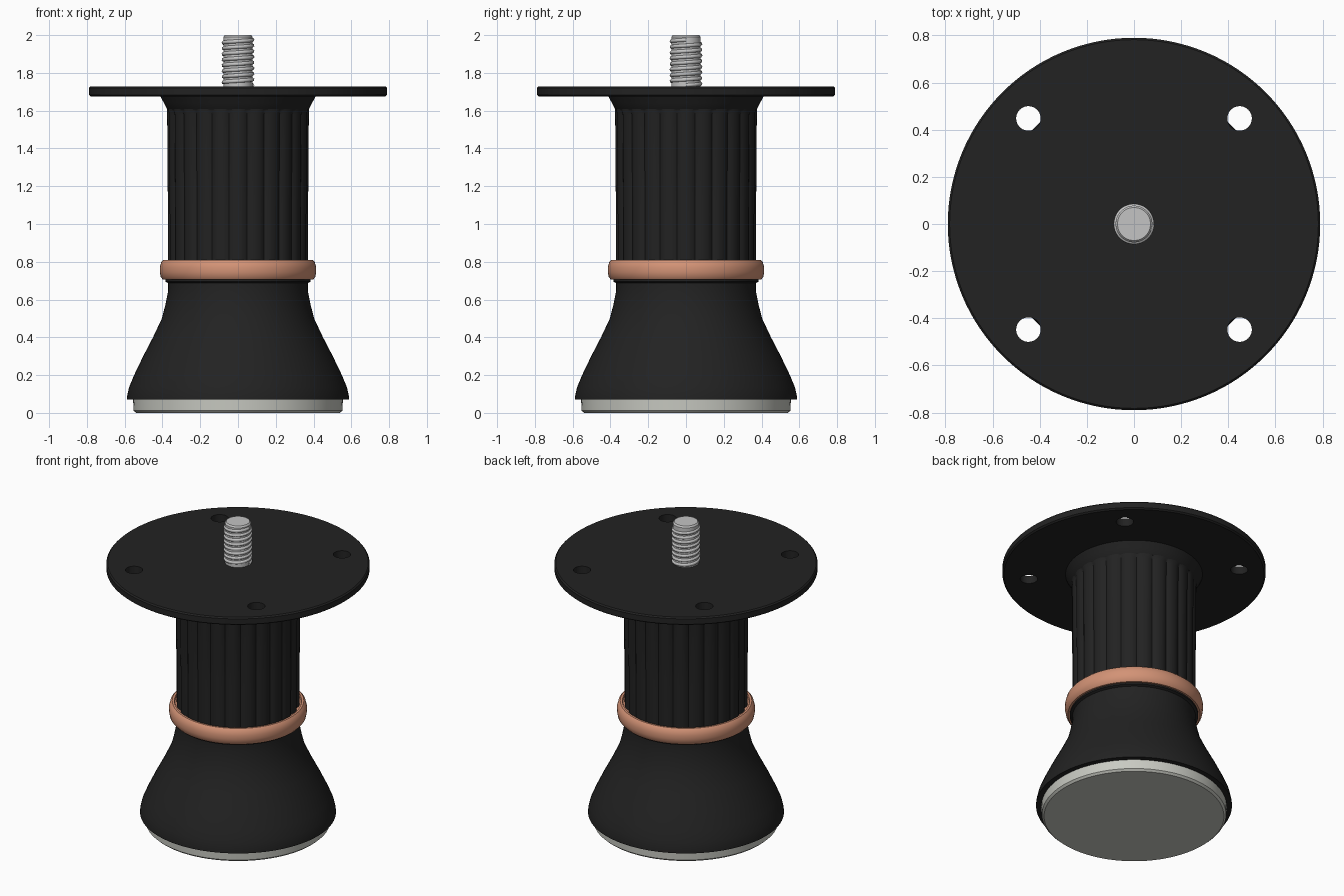
import bpy, bmesh, math
from math import sin, cos, pi, tau

cube = bpy.data.objects.get("Cube")
if cube:
    bpy.data.objects.remove(cube, do_unlink=True)


def material(name, r, g, b):
    m = bpy.data.materials.new(name)
    m.use_nodes = True
    m.diffuse_color = (r, g, b, 1)
    bsdf = m.node_tree.nodes["Principled BSDF"]
    bsdf.inputs["Base Color"].default_value = (r, g, b, 1)
    bsdf.inputs["Roughness"].default_value = 0.6
    return m


black = material("black plastic", 0.016, 0.016, 0.016)
copper = material("copper", 0.65, 0.29, 0.18)
steel = material("steel", 0.55, 0.55, 0.55)
pad_grey = material("pale grey pad", 0.58, 0.59, 0.54)


def smooth(ob, degrees=35):
    bpy.ops.object.select_all(action="DESELECT")
    ob.select_set(True)
    bpy.context.view_layer.objects.active = ob
    bpy.ops.object.shade_smooth_by_angle(angle=math.radians(degrees))


def lathe(name, profile, mat, segments=96, closed=False, flute=None):
    """Spin (radius, z) points around z; flute(angle, z) is added to the radius."""
    bm = bmesh.new()
    rings = []
    for r, z in profile:
        ring = []
        for i in range(segments):
            a = tau * i / segments
            rr = r + (flute(a, z) if flute else 0)
            ring.append(bm.verts.new((rr * cos(a), rr * sin(a), z)))
        rings.append(ring)
    pairs = list(zip(rings, rings[1:]))
    if closed:
        pairs.append((rings[-1], rings[0]))
    else:
        bm.faces.new(rings[0])
        bm.faces.new(rings[-1])
    for low, high in pairs:
        for i in range(segments):
            j = (i + 1) % segments
            bm.faces.new((low[i], low[j], high[j], high[i]))
    bmesh.ops.recalc_face_normals(bm, faces=bm.faces)
    mesh = bpy.data.meshes.new(name)
    bm.to_mesh(mesh)
    bm.free()
    ob = bpy.data.objects.new(name, mesh)
    bpy.context.collection.objects.link(ob)
    mesh.materials.append(mat)
    smooth(ob)
    return ob


# Floor pad and flared foot
lathe("floor_pad", [(0.54, 0), (0.553, 0.012), (0.556, 0.09)], pad_grey)
lathe("foot", [(0.55, 0.072), (0.588, 0.072), (0.587, 0.09), (0.577, 0.135),
               (0.55, 0.2), (0.502, 0.3), (0.45, 0.4), (0.403, 0.5),
               (0.385, 0.57), (0.37, 0.645), (0.37, 0.688), (0.385, 0.695),
               (0.385, 0.72)], black)

# Copper collar ring
lathe("collar_ring", [(0.36, 0.705), (0.397, 0.705), (0.409, 0.72), (0.414, 0.745),
                      (0.414, 0.77), (0.407, 0.797), (0.395, 0.81),
                      (0.382, 0.81), (0.378, 0.8), (0.36, 0.795)], copper, closed=True)


# Fluted column, with the flutes fading out under the flare
def flutes(angle, z):
    fade = min(1, max(0, (1.62 - z) / 0.04))
    return -0.014 * fade * (1 - abs(cos(12 * angle))) ** 1.3


lathe("fluted_column", [(0.37, 0.7), (0.371, 1.05), (0.375, 1.58), (0.376, 1.6),
                        (0.377, 1.62)], black, segments=240, flute=flutes)
lathe("column_flare", [(0.372, 1.605), (0.377, 1.61), (0.391, 1.64), (0.403, 1.66),
                       (0.413, 1.68)], black)

# Round mounting plate with four screw holes
plate = lathe("mounting_plate", [(0.78, 1.676), (0.79, 1.684), (0.79, 1.72),
                                 (0.782, 1.728)], black, segments=128)
for sx in (-1, 1):
    for sy in (-1, 1):
        bpy.ops.mesh.primitive_cylinder_add(vertices=40, radius=0.052, depth=0.3,
                                            location=(sx * 0.448, sy * 0.448, 1.7))
        cutter = bpy.context.object
        cutter.name = "hole_cutter"
        cutter.hide_render = True
        cut = plate.modifiers.new("screw_hole", "BOOLEAN")
        cut.operation = "DIFFERENCE"
        cut.solver = "EXACT"
        cut.object = cutter
        bpy.context.view_layer.objects.active = plate
        bpy.ops.object.modifier_apply(modifier=cut.name)
        bpy.data.objects.remove(cutter, do_unlink=True)
smooth(plate)

# Threaded stud: chamfered core with a helical ridge
lathe("stud_core", [(0.078, 1.71), (0.078, 1.99), (0.07, 2.0)], steel, segments=48)
curve = bpy.data.curves.new("stud_thread", "CURVE")
curve.dimensions = "3D"
curve.bevel_depth = 0.011
curve.bevel_resolution = 1
curve.use_fill_caps = True
turns, steps, pitch = 8, 36, 0.03
spline = curve.splines.new("POLY")
spline.points.add(turns * steps)
for i, p in enumerate(spline.points):
    a = tau * i / steps
    p.co = (0.076 * cos(a), 0.076 * sin(a), 1.735 + pitch * i / steps, 1)
curve.materials.append(steel)
thread = bpy.data.objects.new("stud_thread", curve)
bpy.context.collection.objects.link(thread)
